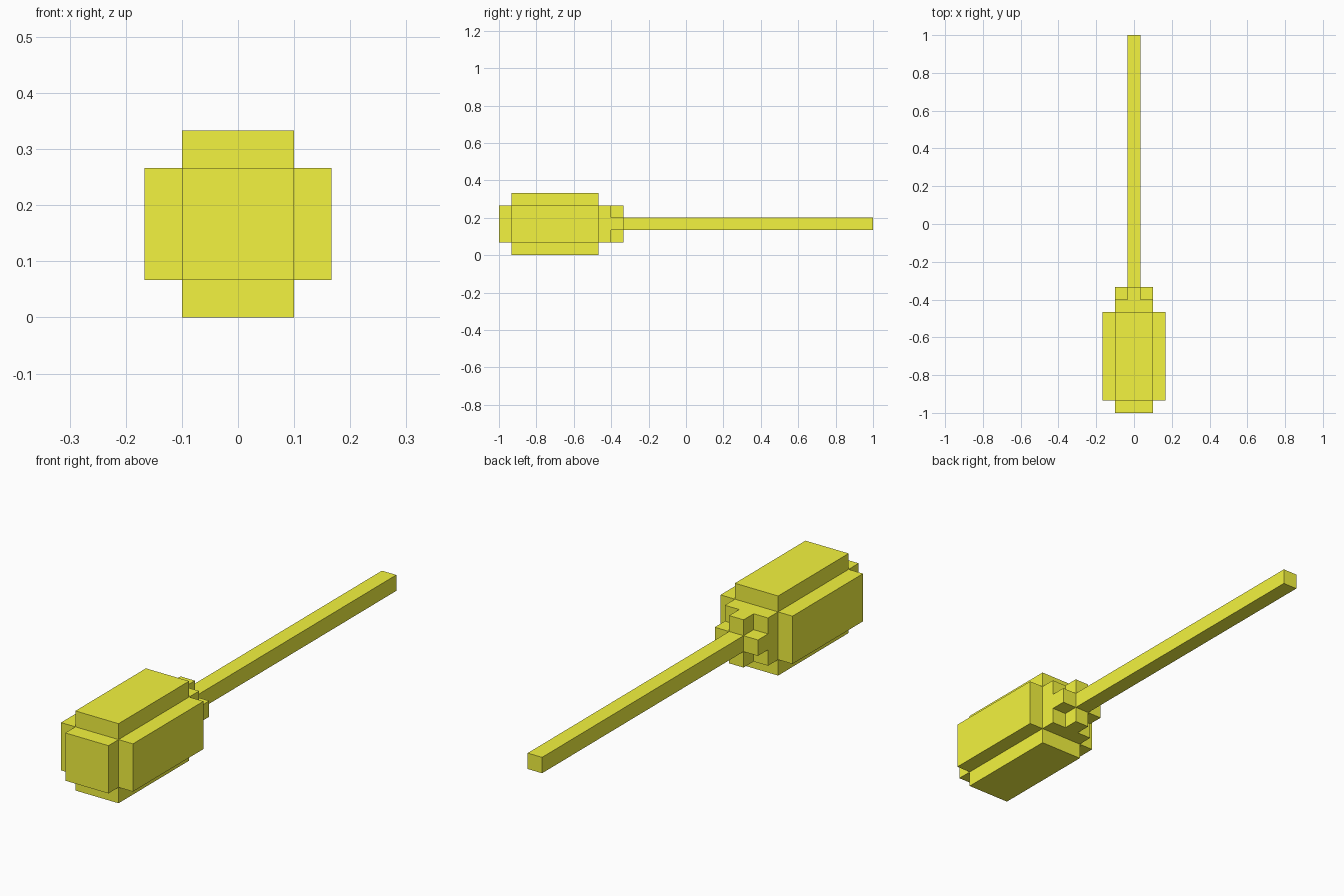
import bpy, bmesh

if "Cube" in bpy.data.objects:
    bpy.data.objects.remove(bpy.data.objects["Cube"])

U = 2 / 30          # one block unit; the model is 30 blocks long
AXIS_Z = 2.5 * U    # height of the long centre axis

yellow = bpy.data.materials.new("yellow")
yellow.diffuse_color = (0.9, 0.9, 0.05, 1)
yellow.use_nodes = True
yellow.node_tree.nodes["Principled BSDF"].inputs["Base Color"].default_value = yellow.diffuse_color


def square(w):
    """Square section, w blocks wide."""
    h = w / 2
    return [(-h, -h), (h, -h), (h, h), (-h, h)]


def plus(w, arm):
    """Plus-shaped section, w blocks wide with arms 'arm' blocks wide."""
    o, i = w / 2, arm / 2
    quarter = [(o, -i), (o, i), (i, i)]
    pts = []
    for _ in range(4):
        pts += quarter
        quarter = [(-z, x) for x, z in quarter]
    return pts


def extrude_part(name, section, start, length):
    """Extrude a section along y; start and length in blocks from the front."""
    bm = bmesh.new()
    y = -1 + start * U
    face = bm.faces.new([bm.verts.new((x * U, y, AXIS_Z + z * U)) for x, z in section])
    ext = bmesh.ops.extrude_face_region(bm, geom=[face], use_keep_orig=True)
    verts = [g for g in ext["geom"] if isinstance(g, bmesh.types.BMVert)]
    bmesh.ops.translate(bm, verts=verts, vec=(0, length * U, 0))
    bmesh.ops.recalc_face_normals(bm, faces=bm.faces)
    mesh = bpy.data.meshes.new(name)
    bm.to_mesh(mesh)
    bm.free()
    mesh.materials.append(yellow)
    obj = bpy.data.objects.new(name, mesh)
    bpy.context.collection.objects.link(obj)


# Head: chunky plus-shaped body with a smaller block on each end
extrude_part("head_front_cap", square(3), 0, 1)
extrude_part("head_body", plus(5, 3), 1, 7)
extrude_part("head_back_cap", square(3), 8, 1)
# Collar where the handle enters the head
extrude_part("collar", plus(3, 1), 9, 1)
# Long thin handle
extrude_part("handle", square(1), 10, 20)
